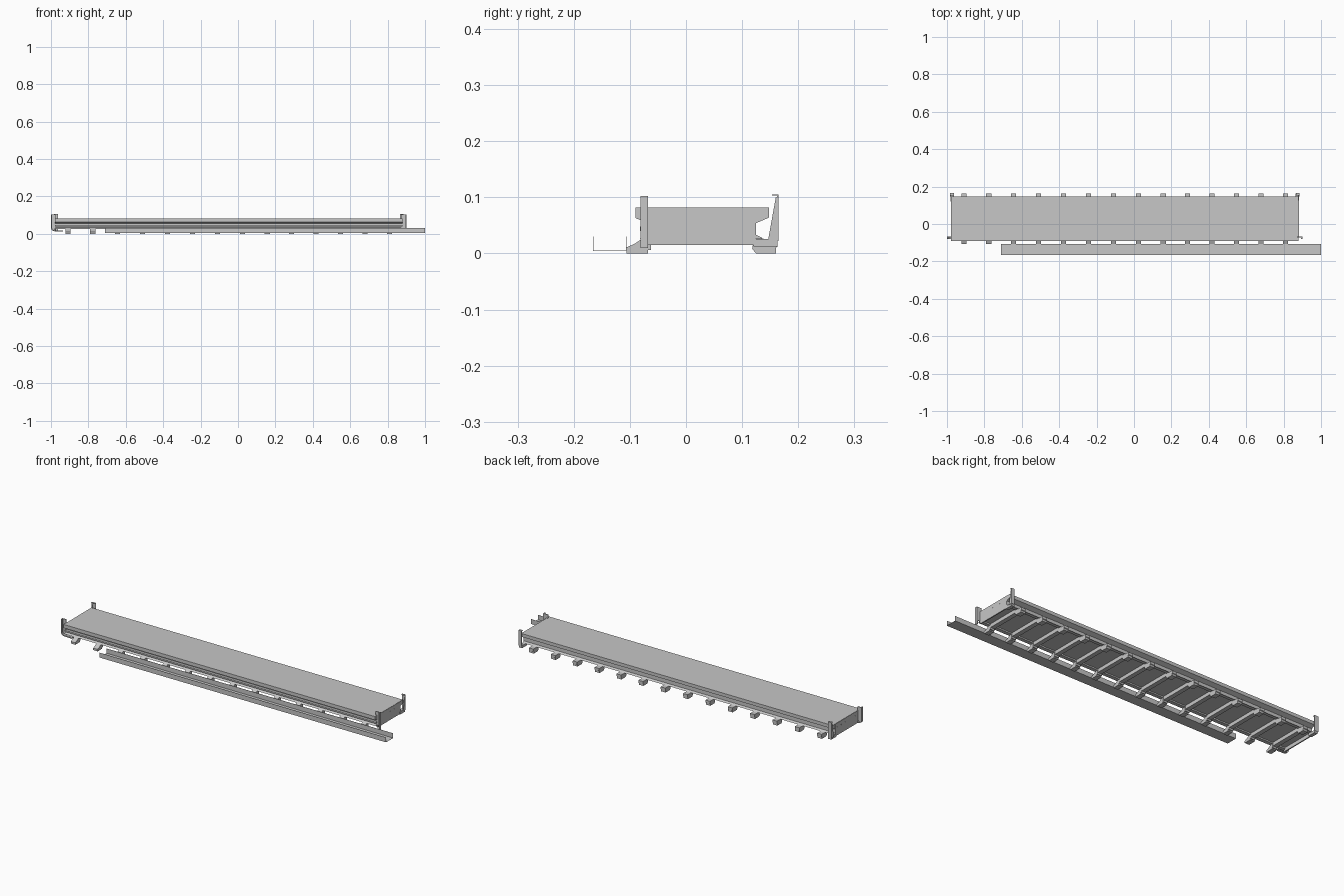
import bpy, bmesh
from math import radians, sin, cos

if "Cube" in bpy.data.objects:
    bpy.data.objects.remove(bpy.data.objects["Cube"], do_unlink=True)

grey = bpy.data.materials.new("plain_grey")
grey.use_nodes = True
grey.diffuse_color = (0.57, 0.57, 0.57, 1)
grey.node_tree.nodes["Principled BSDF"].inputs["Base Color"].default_value = (0.57, 0.57, 0.57, 1)


def extrude(name, spans, place):
    """Extrude outlines; spans holds (outline, start, end), place maps (a, b, t) to xyz."""
    bm = bmesh.new()
    for outline, start, end in spans:
        low = [bm.verts.new(place(a, b, start)) for a, b in outline]
        high = [bm.verts.new(place(a, b, end)) for a, b in outline]
        bm.faces.new(low)
        bm.faces.new(high[::-1])
        for i in range(len(low)):
            j = (i + 1) % len(low)
            bm.faces.new((low[j], low[i], high[i], high[j]))
    bmesh.ops.recalc_face_normals(bm, faces=bm.faces)
    mesh = bpy.data.meshes.new(name)
    bm.to_mesh(mesh)
    bm.free()
    mesh.materials.append(grey)
    ob = bpy.data.objects.new(name, mesh)
    bpy.context.collection.objects.link(ob)


def along_x(name, spans):
    extrude(name, spans, lambda a, b, t: (t, a, b))


def along_y(name, spans):
    extrude(name, spans, lambda a, b, t: (a, t, b))


def rect(a0, a1, b0, b1):
    return [(a0, b0), (a1, b0), (a1, b1), (a0, b1)]


LEFT, RIGHT = 0.88, -0.978
# Beam positions, slightly closer together towards the left end
STATIONS = [-0.91 + 0.1333 * i for i in range(9)] + [0.156 + 0.1308 * i for i in range(1, 6)]

# Deck with folded side rails, shallow recess underneath
deck = [(-0.09, 0.082), (0.148, 0.082), (0.148, 0.064), (0.125, 0.054),
        (0.125, 0.033), (0.138, 0.027), (0.12, 0.027), (0.12, 0.034),
        (-0.062, 0.034), (-0.062, 0.027), (-0.082, 0.027), (-0.068, 0.034),
        (-0.068, 0.054), (-0.09, 0.063)]
along_x("deck_and_rails", [(deck, RIGHT, LEFT)])
along_x("front_rail_rib", [(rect(-0.082, -0.067, 0.04, 0.048), RIGHT, LEFT)])

# End plates, each with a row of flat rivets
along_x("end_plates", [(rect(-0.068, 0.125, 0.015, 0.081), x, x + 0.006)
                       for x in (RIGHT - 0.001, LEFT - 0.005)])
rivets = []
for i in range(10):
    y = -0.045 + i * 0.017
    ring = [(y + 0.002 * cos(radians(a)), 0.06 + 0.002 * sin(radians(a)))
            for a in range(0, 360, 45)]
    rivets += [(ring, RIGHT - 0.0015, RIGHT), (ring, LEFT, LEFT + 0.0015)]
along_x("end_rivets", rivets)

# Cross beams under the deck
along_x("cross_beams", [(rect(-0.066, 0.124, 0.015, 0.036), x - 0.012, x + 0.012)
                        for x in STATIONS])

# Feet at both ends of every beam
front_foot = [(-0.106, 0), (-0.068, 0), (-0.068, 0.006), (-0.062, 0.006), (-0.062, 0.03),
              (-0.08, 0.025), (-0.092, 0.017), (-0.106, 0.011)]
rear_foot = [(0.125, 0), (0.16, 0), (0.16, 0.01), (0.163, 0.012),
             (0.163, 0.025), (0.138, 0.025), (0.122, 0.033), (0.118, 0.008)]
for name, outline in (("front_feet", front_foot), ("rear_feet", rear_foot)):
    along_x(name, [(outline, x - 0.0135, x + 0.0135) for x in STATIONS])

# Front corner straps with thin webs; the right one bends under the deck
strap = [(-1, 0.102), (-1, 0.03), (-0.996, 0.02), (-0.986, 0.014),
         (-0.935, 0.012), (-0.935, 0.017), (-0.984, 0.019),
         (-0.991, 0.024), (-0.994, 0.032), (-0.994, 0.102)]
along_y("right_front_strap", [(strap, -0.081, -0.068),
                              (rect(-0.995, -0.976, 0.024, 0.102), -0.072, -0.068)])
along_y("left_front_strap", [(rect(0.894, 0.9, 0.01, 0.102), -0.081, -0.068),
                             (rect(0.872, 0.895, 0.03, 0.102), -0.072, -0.068)])

# Rear corner posts, tapered towards the top with a small cap
post = [(0.146, 0.022), (0.163, 0.022), (0.164, 0.1), (0.16, 0.1)]
cap = rect(0.153, 0.165, 0.1035, 0.105)
back_plate = rect(0.162, 0.165, 0.022, 0.105)
along_x("rear_posts", [s for x0, x1, web in ((-0.985, -0.962, -0.985), (0.866, 0.884, 0.88))
                       for s in ((post, web, web + 0.004), (cap, x0, x1), (back_plate, x0, x1))])
along_x("rear_post_arms", [(rect(0.12, 0.163, 0.012, 0.026), x - 0.009, x + 0.009)
                           for x in (-0.972, 0.873)])

# Separate thin channel lying in front
channel = [(-0.166, 0.03), (-0.166, 0.004), (-0.106, 0.004), (-0.106, 0.03),
           (-0.107, 0.03), (-0.107, 0.005), (-0.165, 0.005), (-0.165, 0.03)]
along_x("front_channel", [(channel, -0.71, 1.0)])
